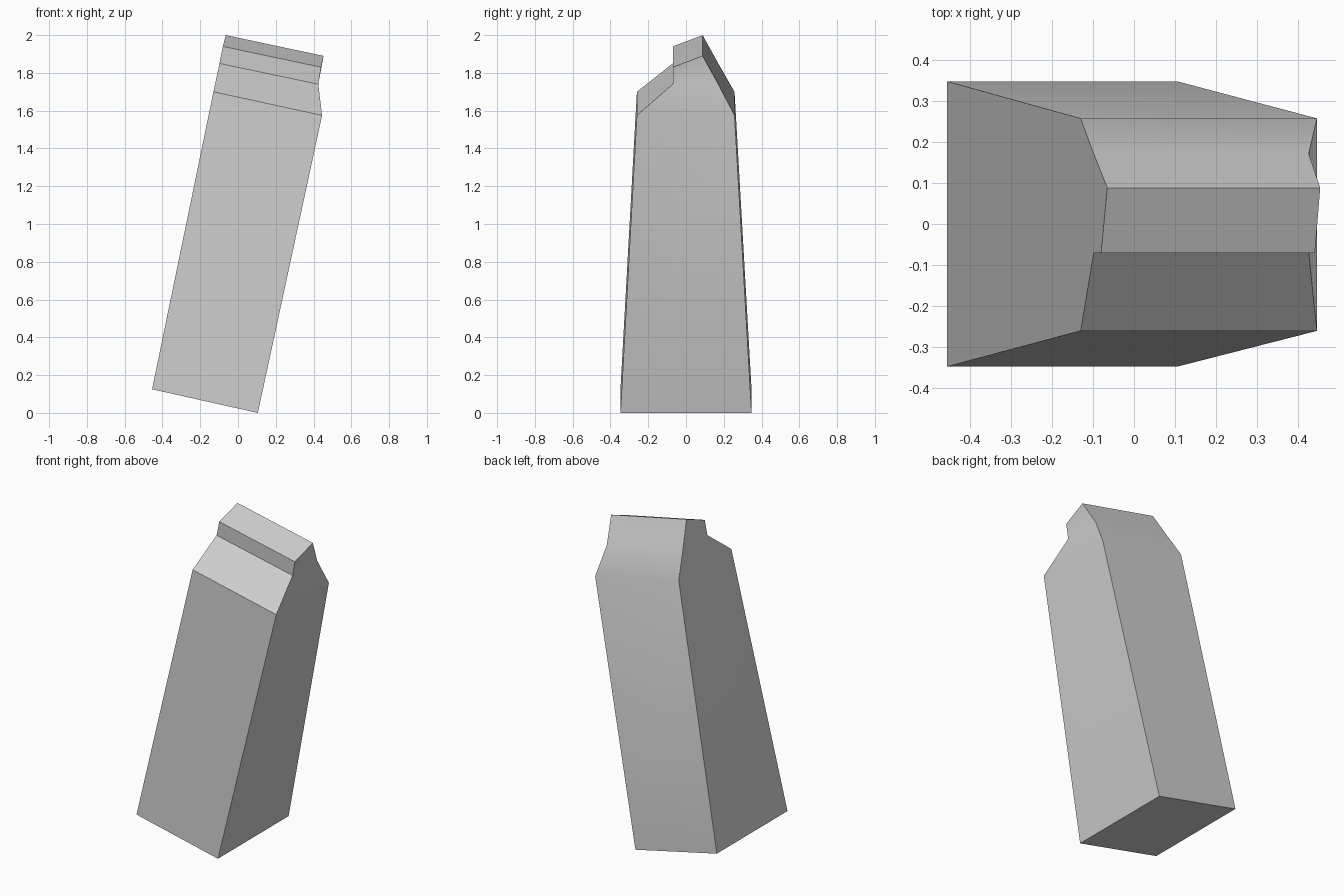
import bpy
import bmesh
import math

default_cube = bpy.data.objects.get("Cube")
if default_cube:
    bpy.data.objects.remove(default_cube, do_unlink=True)

# One plain grey
grey = bpy.data.materials.new("plain_grey")
grey.use_nodes = True
colour = (0.6, 0.6, 0.6, 1.0)
grey.diffuse_color = colour
grey.node_tree.nodes["Principled BSDF"].inputs["Base Color"].default_value = colour

# Profile around the carton: depth y, left end (x, z), right end (x, z)
profile = [
    (-0.347, (-0.455, 0.125), (0.105, 0.0)),     # front foot
    (-0.26, (-0.13, 1.70), (0.445, 1.575)),      # front shoulder
    (-0.07, (-0.098, 1.85), (0.425, 1.74)),      # ledge, inner edge
    (-0.07, (-0.08, 1.94), (0.44, 1.83)),        # step, upper edge
    (0.088, (-0.065, 2.0), (0.453, 1.89)),       # ridge
    (0.171, (-0.098, 1.85), (0.425, 1.74)),      # back slope, pinched
    (0.257, (-0.13, 1.70), (0.445, 1.575)),      # back shoulder
    (0.347, (-0.455, 0.125), (0.105, 0.0)),      # back foot
]

bm = bmesh.new()
left = [bm.verts.new((a[0], y, a[1])) for y, a, b in profile]
right = [bm.verts.new((b[0], y, b[1])) for y, a, b in profile]

# Skin running from the left end to the right end, underside included
count = len(profile)
for i in range(count):
    j = (i + 1) % count
    bm.faces.new((left[i], left[j], right[j], right[i]))

# Ends: body, neck and cap bands
for end in (left, right):
    for band in ((0, 1, 6, 7), (1, 2, 5, 6), (2, 3, 4, 5)):
        bm.faces.new([end[k] for k in band])
bmesh.ops.recalc_face_normals(bm, faces=bm.faces)

mesh = bpy.data.meshes.new("leaning_carton")
bm.to_mesh(mesh)
bm.free()
mesh.materials.append(grey)
carton = bpy.data.objects.new("leaning_carton", mesh)
bpy.context.collection.objects.link(carton)

# Soft bends on the ends and back, crisp folds elsewhere
bpy.ops.object.select_all(action="DESELECT")
carton.select_set(True)
bpy.context.view_layer.objects.active = carton
bpy.ops.object.shade_smooth_by_angle(angle=math.radians(30))
